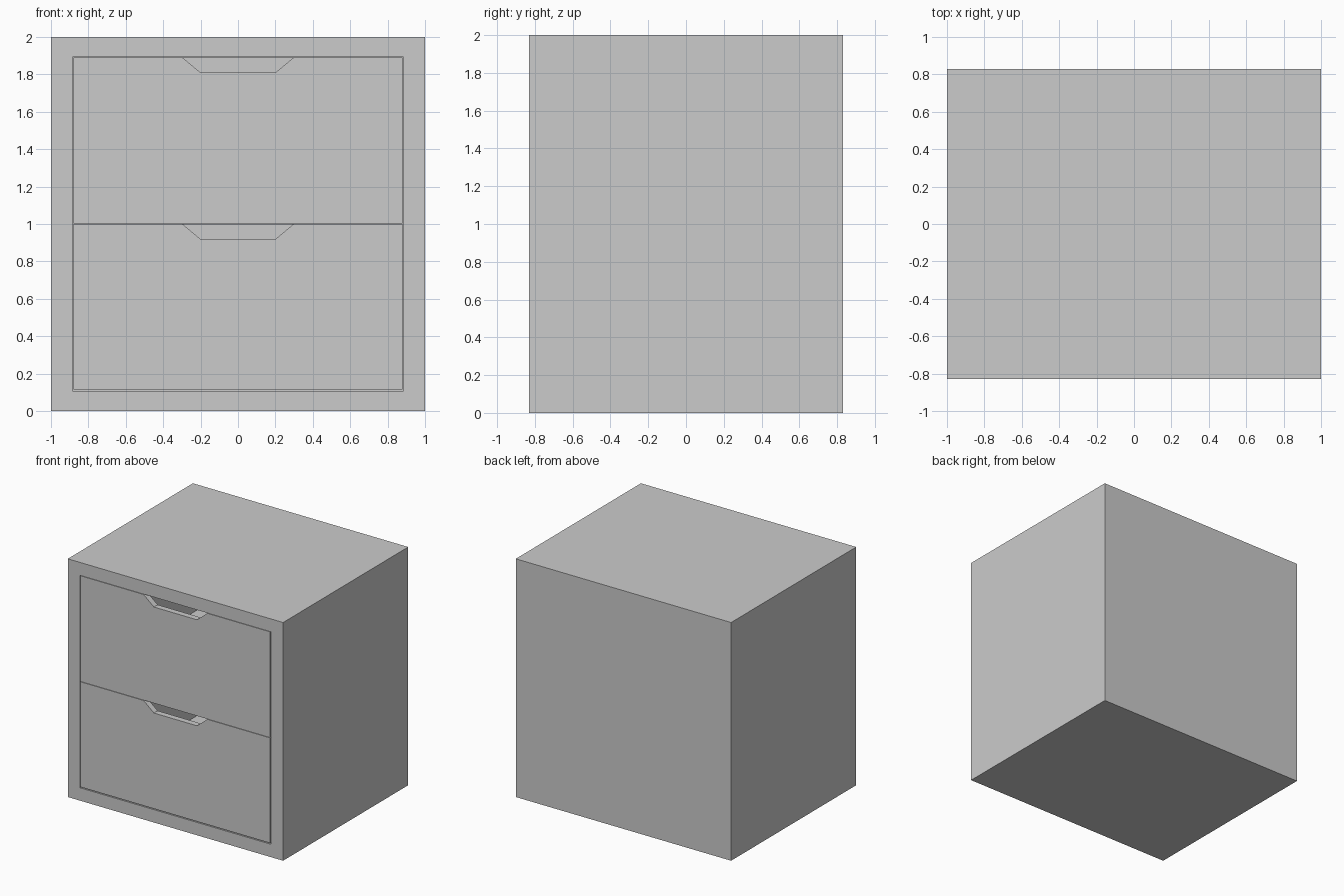
import bpy, bmesh
from mathutils import Vector

if "Cube" in bpy.data.objects:
    bpy.data.objects.remove(bpy.data.objects["Cube"])


def make_object(name, bm):
    bmesh.ops.recalc_face_normals(bm, faces=bm.faces)
    mesh = bpy.data.meshes.new(name)
    bm.to_mesh(mesh)
    bm.free()
    obj = bpy.data.objects.new(name, mesh)
    bpy.context.collection.objects.link(obj)
    return obj


def open_box(name, lo, hi, inner_lo, inner_hi, open_dir):
    """Hollow box, open on the side facing open_dir."""
    bm = bmesh.new()
    bmesh.ops.create_cube(bm, size=1)
    for v in bm.verts:
        v.co = [hi[i] if v.co[i] > 0 else lo[i] for i in range(3)]
    bm.normal_update()
    face = max(bm.faces, key=lambda f: f.normal.dot(Vector(open_dir)))
    axis = [i for i in range(3) if open_dir[i]][0]
    # rim around the opening
    bmesh.ops.inset_region(bm, faces=[face], thickness=0.02)
    mid = [(a + b) / 2 for a, b in zip(lo, hi)]
    for v in face.verts:
        for i in range(3):
            if i != axis:
                v.co[i] = inner_hi[i] if v.co[i] > mid[i] else inner_lo[i]
    # push the opening inwards to make the cavity
    res = bmesh.ops.extrude_face_region(bm, geom=[face])
    bmesh.ops.delete(bm, geom=[face], context='FACES')
    for v in res['geom']:
        if isinstance(v, bmesh.types.BMVert):
            v.co[axis] = inner_lo[axis] if open_dir[axis] > 0 else inner_hi[axis]
    return make_object(name, bm)


def cut_grip(obj, top):
    """Cut the trapezoid finger grip out of the top edge of a drawer front."""
    slope = 0.1 / 0.08
    over = 0.02
    wide = 0.295 + over * slope
    profile = [(-wide, top + over), (-0.2, top - 0.08),
               (0.2, top - 0.08), (wide, top + over)]
    bm = bmesh.new()
    f = bm.faces.new([bm.verts.new((x, -0.9, z)) for x, z in profile])
    res = bmesh.ops.extrude_face_region(bm, geom=[f])
    bmesh.ops.translate(bm, vec=(0, 0.3, 0), verts=[
        g for g in res['geom'] if isinstance(g, bmesh.types.BMVert)])
    cutter = make_object("grip_cutter", bm)
    cutter.hide_render = True
    mod = obj.modifiers.new("grip", 'BOOLEAN')
    mod.operation = 'DIFFERENCE'
    mod.solver = 'EXACT'
    mod.object = cutter
    deps = bpy.context.evaluated_depsgraph_get()
    mesh = bpy.data.meshes.new_from_object(obj.evaluated_get(deps))
    obj.modifiers.clear()
    obj.data = mesh
    bpy.data.objects.remove(cutter)


FRONT, BACK = -0.83, 0.83
WALL = 0.05

# cabinet carcass, open at the front
open_box("cabinet", (-1, FRONT, 0), (1, BACK, 2),
         (-0.886, FRONT, 0.108), (0.886, 0.75, 1.892), (0, -1, 0))

# two open-topped drawers with finger grips
for name, z0, z1 in (("lower_drawer", 0.116, 0.999), ("upper_drawer", 1.002, 1.889)):
    drawer = open_box(name, (-0.88, FRONT, z0), (0.88, 0.745, z1),
                      (-0.88 + WALL, FRONT + WALL, z0 + WALL),
                      (0.88 - WALL, 0.745 - WALL, z1), (0, 0, 1))
    cut_grip(drawer, z1)
